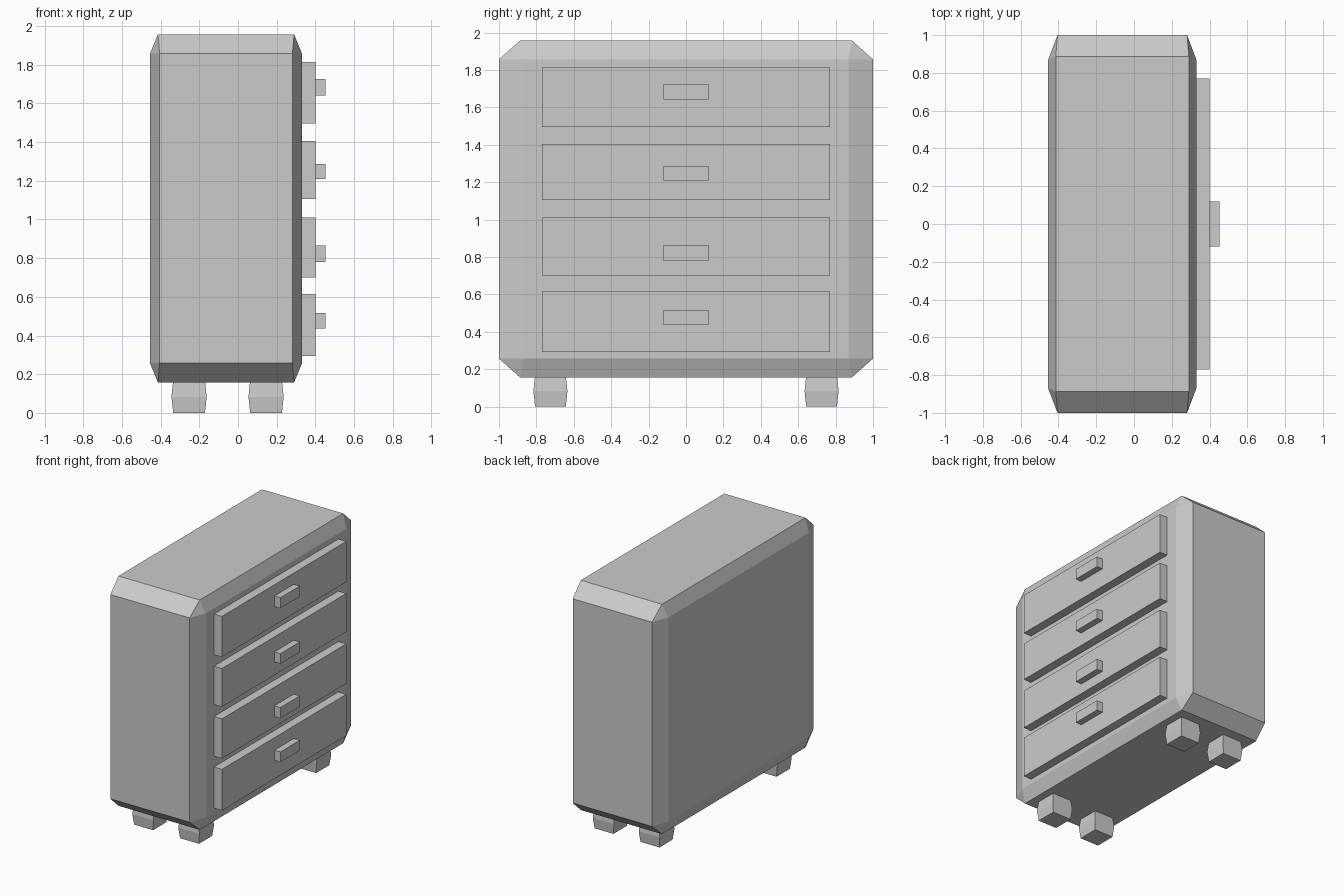
import bpy, bmesh

if "Cube" in bpy.data.objects:
    bpy.data.objects.remove(bpy.data.objects["Cube"])


def add_mesh(name, bm):
    bmesh.ops.recalc_face_normals(bm, faces=bm.faces)
    mesh = bpy.data.meshes.new(name)
    bm.to_mesh(mesh)
    bm.free()
    obj = bpy.data.objects.new(name, mesh)
    bpy.context.collection.objects.link(obj)
    return obj


def box(name, x0, x1, half_y, z0, z1):
    bm = bmesh.new()
    bmesh.ops.create_cube(bm, size=1)
    for v in bm.verts:
        v.co.x = x1 if v.co.x > 0 else x0
        v.co.y = half_y if v.co.y > 0 else -half_y
        v.co.z = z1 if v.co.z > 0 else z0
    return add_mesh(name, bm)


# Cabinet body: hull of three crossed boxes gives the uneven chamfers
CX, CZ = -0.062, 1.057
bm = bmesh.new()
for hx, hy, hz in ((0.393, 0.868, 0.80), (0.343, 1.0, 0.80), (0.352, 0.888, 0.90)):
    for sx in (-1, 1):
        for sy in (-1, 1):
            for sz in (-1, 1):
                bm.verts.new((CX + sx * hx, sy * hy, CZ + sz * hz))
bmesh.ops.convex_hull(bm, input=bm.verts)
bmesh.ops.dissolve_limit(bm, angle_limit=0.01, verts=bm.verts, edges=bm.edges)
add_mesh("cabinet_body", bm)

# Drawers and their handles: drawer bottom, drawer top, handle bottom, handle top
rows = [(0.293, 0.615, 0.437, 0.517), (0.70, 1.01, 0.78, 0.865),
        (1.105, 1.405, 1.208, 1.287), (1.495, 1.813, 1.642, 1.725)]
for i, (d0, d1, h0, h1) in enumerate(rows, 1):
    box(f"drawer_{i}", 0.30, 0.40, 0.77, d0, d1)
    box(f"drawer_handle_{i}", 0.39, 0.452, 0.12, h0, h1)

# Feet: square blocks, slightly wider in the middle
for x in (-0.253, 0.145):
    for y in (-0.725, 0.725):
        bm = bmesh.new()
        rings = []
        for z, h in ((0, 0.082), (0.083, 0.091), (0.17, 0.082)):
            rings.append([bm.verts.new((x + a * h, y + b * h, z))
                          for a, b in ((-1, -1), (1, -1), (1, 1), (-1, 1))])
        for low, high in zip(rings, rings[1:]):
            for k in range(4):
                n = (k + 1) % 4
                bm.faces.new((low[k], low[n], high[n], high[k]))
        bm.faces.new(rings[0])
        bm.faces.new(rings[-1])
        add_mesh("foot", bm)
